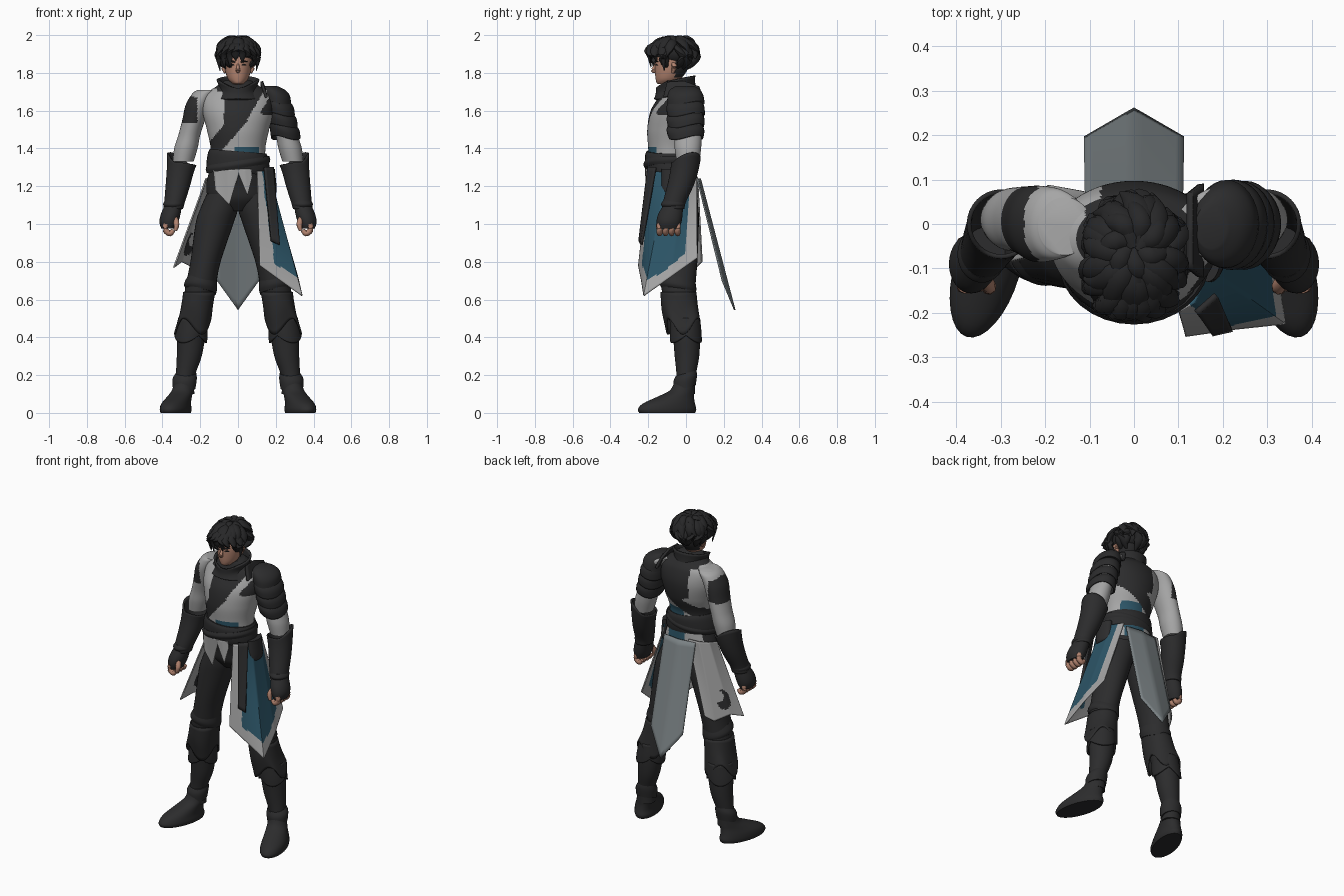
import bpy
import bmesh
import math
import random
from math import sin, cos, pi, radians
from mathutils import Vector

random.seed(4)
if "Cube" in bpy.data.objects:
    bpy.data.objects.remove(bpy.data.objects["Cube"])


def material(name, r, g, b):
    m = bpy.data.materials.new(name)
    m.use_nodes = True
    m.diffuse_color = (r, g, b, 1)
    bsdf = m.node_tree.nodes["Principled BSDF"]
    bsdf.inputs["Base Color"].default_value = (r, g, b, 1)
    bsdf.inputs["Roughness"].default_value = 0.8
    return m


BLACK = material("charcoal cloth", .025, .025, .026)
HAIR = material("black hair", .02, .02, .021)
WHITE = material("pale grey cloth", .38, .38, .38)
GREY = material("slate grey cloth", .195, .222, .232)
BLUE = material("deep teal cloth", .025, .09, .135)
SKIN = material("skin", .45, .23, .16)


def spline(points, steps):
    """Smooth path through points of any dimension."""
    padded = [points[0], *points, points[-1]]
    out = []
    for i in range(len(points) - 1):
        for k in range(steps):
            t = k / steps
            out.append([(2*q + (r-p)*t + (2*p - 5*q + 4*r - w)*t*t + (3*q - p - 3*r + w)*t**3) / 2
                        for p, q, r, w in zip(*padded[i:i + 4])])
    return out + [list(points[-1])]


def build(name, grid, mats, closed=True, cap=True, rule=None, thick=0):
    """Skin a grid of points; rule(centre, u, v) picks each face's material."""
    bm = bmesh.new()
    rows = [[bm.verts.new(p) for p in row] for row in grid]
    n = len(rows[0])
    spans = n if closed else n - 1
    for j in range(len(rows) - 1):
        for i in range(spans):
            k = (i + 1) % n
            f = bm.faces.new((rows[j][i], rows[j][k], rows[j+1][k], rows[j+1][i]))
            if rule:
                f.material_index = rule(f.calc_center_median(), (i + .5) / spans, (j + .5) / (len(rows) - 1))
    if closed and cap:
        for row in (rows[0], rows[-1]):
            f = bm.faces.new(row)
            if rule:
                f.material_index = rule(f.calc_center_median(), 0, 0)
    bmesh.ops.recalc_face_normals(bm, faces=bm.faces)
    mesh = bpy.data.meshes.new(name)
    bm.to_mesh(mesh)
    bm.free()
    for m in mats:
        mesh.materials.append(m)
    mesh.shade_smooth()
    mesh.set_sharp_from_angle(angle=radians(50))
    ob = bpy.data.objects.new(name, mesh)
    bpy.context.scene.collection.objects.link(ob)
    if thick:
        mod = ob.modifiers.new("thickness", 'SOLIDIFY')
        mod.thickness = thick
        mod.offset = 0
    return ob


def loft(name, rings, mats, s=1, steps=4, seg=32, rot=0, warp=None, **kw):
    """Stack of level ellipses (x, y, z, rx, ry); s mirrors; warp(angle, v) lifts."""
    path = spline(rings, steps)
    grid = []
    for j, (x, y, z, rx, ry) in enumerate(path):
        row = []
        for i in range(seg):
            a = 2 * pi * i / seg
            px, py = rx * cos(a), ry * sin(a)
            dz = warp(a, j / (len(path) - 1)) if warp else 0
            row.append((s * (x + px*cos(rot) - py*sin(rot)), y + px*sin(rot) + py*cos(rot), z + dz))
        grid.append(row)
    return build(name, grid, mats, **kw)


def sweep(name, points, width, mat, s=1, flat=1, seg=8, steps=4):
    """Round strand along points (x, y, z, relative radius)."""
    path = spline(points, steps)
    centres = [Vector((s * p[0], p[1], p[2])) for p in path]
    grid = []
    for j, c in enumerate(centres):
        tangent = centres[min(j + 1, len(path) - 1)] - centres[max(j - 1, 0)]
        q = tangent.to_track_quat('Z', 'Y')
        r = width * path[j][3]
        grid.append([c + q @ Vector((r*cos(2*pi*i/seg), r*flat*sin(2*pi*i/seg), 0)) for i in range(seg)])
    return build(name, grid, [mat])


def panel(name, top, bottom, mats, rows=18, steps=6, rule=None, thick=.008):
    """Cloth sheet stretched between a top edge and a bottom edge."""
    def edge(pts):
        cuts = [Vector(a).lerp(Vector(b), k / steps) for a, b in zip(pts, pts[1:]) for k in range(steps)]
        return cuts + [Vector(pts[-1])]
    a, b = edge(top), edge(bottom)
    grid = [[p.lerp(q, j / rows) for p, q in zip(a, b)] for j in range(rows + 1)]
    return build(name, grid, mats, closed=False, rule=rule, thick=thick)


# Torso: wrapped coat with crossing sash, trousers below the belt
def torso_rule(c, u, v):
    x, y, z = c
    if z < 1.28:
        if y < .01 or z < 1.19:
            return 0
        return 2 if -.03 < x < .1 else 1
    if z > 1.72 or (z > 1.7 and x > -.11):
        return 0
    if y < -.03:
        sash = z - 1.40 - 1.13 * (x + .13)
        slash = z - 1.5 - 1.67 * (x - .04)
        if z < 1.41 and -.02 < x < .11:
            return 2
        if abs(slash) < .04 and x > .05:
            return 1
        over = sash > 0 and x > -.075
        armour_strap = slash < 0 and z > 1.585 - .15 * (x - .1)
        return 0 if abs(sash) < .06 or over or armour_strap else 1
    strap = z - 1.475 - .62 * x
    if abs(strap) < .045 or (z > 1.5 + .3 * abs(x) and x > -.075) or (x < -.07 and y > 0 and z < 1.45):
        return 0
    return 2 if strap < 0 and z < 1.43 and -.02 < x < .11 else 1


loft("torso", [(0, -.04, 1.07, .07, .07), (0, -.05, 1.13, .15, .105), (0, -.055, 1.2, .168, .115),
               (0, -.07, 1.3, .15, .125), (0, -.075, 1.4, .145, .125), (0, -.06, 1.5, .165, .145),
               (0, -.045, 1.6, .188, .142), (0, -.03, 1.68, .18, .11), (0, -.035, 1.725, .12, .085),
               (0, -.05, 1.76, .07, .065)],
     [BLACK, WHITE, BLUE], steps=12, seg=144, rule=torso_rule)

# Tall collar, low at the throat
loft("collar", [(0, -.05, 1.66, .125, .115), (0, -.055, 1.71, .093, .1), (0, -.055, 1.765, .108, .098)],
     [BLACK], cap=False, thick=.012, warp=lambda a, v: v * (.02*sin(a) - .025*max(0, -sin(a))**4))

# Belt layers and hanging strap
loft("belt", [(0, -.075, 1.27, .163, .13), (0, -.077, 1.3, .168, .137), (0, -.078, 1.36, .16, .139),
              (0, -.078, 1.385, .15, .13)], [BLACK], warp=lambda a, v: -.012 * cos(a))
loft("belt_wrap", [(0, -.08, 1.295, .165, .138), (0, -.08, 1.315, .171, .146), (0, -.08, 1.335, .165, .138)],
     [BLACK], warp=lambda a, v: .025 * cos(a))
panel("hanging_strap", [(.14, -.2, 1.3), (.185, -.16, 1.3)], [(.175, -.246, .91), (.22, -.236, .89)],
      [BLACK], thick=.014)
loft("hip_pouch", [(.165, -.07, 1.16, .03, .05), (.172, -.07, 1.18, .033, .06), (.165, -.07, 1.29, .03, .06)], [BLACK])

# Coat skirts
panel("left_skirt", [(.1, -.195, 1.28), (.135, -.175, 1.28), (.164, -.1, 1.27), (.16, -.01, 1.26), (.12, .055, 1.26)],
      [(.115, -.25, .78), (.225, -.234, .70), (.338, -.222, .62), (.315, -.08, .72), (.275, .06, .82)],
      [WHITE, BLUE], rows=48, steps=18,
      rule=lambda c, u, v: int(.18 + .03*v*v + .012*sin(20*v) < u < .87 and v < .87 + .02*sin(12*u)))
panel("right_skirt", [(-.06, .06, 1.25), (-.13, .055, 1.25), (-.17, .01, 1.24), (-.175, -.06, 1.22)],
      [(-.19, .085, .80), (-.24, .055, .77), (-.30, -.02, .80), (-.34, -.1, .77)],
      [WHITE, BLACK], rows=48, steps=16,
      rule=lambda c, u, v: int((((u - .62) / .16)**2 + ((v - .78) / .13)**2 < 1)
                               and ((u - .52) / .12)**2 + ((v - .72) / .08)**2 > 1))
panel("tail", [(-.11, .06, 1.24), (0, .075, 1.24), (.11, .06, 1.24)],
      [(-.112, .193, .70), (0, .258, .545), (.112, .193, .70)], [GREY])
panel("right_hem", [(-.13, -.165, 1.29), (-.05, -.205, 1.29), (.015, -.212, 1.29)],
      [(-.12, -.17, 1.18), (-.045, -.19, 1.10), (.0, -.205, 1.26)], [WHITE])
panel("left_hem", [(.0, -.212, 1.29), (.035, -.21, 1.29), (.07, -.2, 1.29)],
      [(.005, -.212, 1.26), (.05, -.208, 1.15), (.075, -.2, 1.25)], [WHITE])


def sleeve_rule(c, u, v):
    return int(c.x < -.215 and 1.53 + .1*abs(c.y) < c.z < 1.685 - .2*abs(c.y))


for side, s in (("left", 1), ("right", -1)):
    # Arm: sleeve, gauntlet with a raised elbow point, glove and bare fingers
    loft(side + "_sleeve", [(.155, -.005, 1.71, .06, .065), (.18, 0, 1.69, .062, .08), (.213, 0, 1.63, .064, .086),
                            (.235, .005, 1.55, .06, .08), (.258, .01, 1.47, .058, .073), (.276, .01, 1.4, .062, .07),
                            (.29, .01, 1.33, .055, .06)], [WHITE, BLACK], s, steps=10, seg=64, rule=sleeve_rule)
    loft(side + "_gauntlet", [(.298, 0, 1.325, .073, .073), (.307, -.01, 1.27, .065, .07), (.319, -.03, 1.2, .059, .065),
                              (.335, -.06, 1.12, .05, .056), (.343, -.068, 1.08, .047, .054)], [BLACK], s, cap=False,
         thick=.01, warp=lambda a, v: (1 - v)**3 * (.055*max(0, cos(a - .5)) - .012*max(0, -cos(a))))
    loft(side + "_cuff_roll", [(.342, -.068, 1.09, .048, .057), (.342, -.068, 1.105, .055, .064),
                               (.338, -.064, 1.125, .048, .056)], [BLACK], s)
    loft(side + "_glove", [(.342, -.068, 1.1, .046, .052), (.357, -.083, 1.05, .052, .065), (.366, -.09, 1.01, .05, .066),
                           (.37, -.092, .975, .036, .056)], [BLACK], s)
    for k in range(4):
        y = -.14 + .032 * k
        sweep(f"{side}_finger_{k + 1}", [(.38, y, 1.0, 1), (.383, y, .968, 1), (.36, y, .95, .95), (.342, y, .968, .7)],
              .016, SKIN, s)
    sweep(side + "_thumb", [(.34, -.12, 1.04, 1), (.325, -.142, 1.0, 1), (.332, -.147, .965, .6)], .016, SKIN, s)

    # Leg, knee guard and boot
    loft(side + "_leg", [(.08, -.045, 1.16, .085, .1), (.1, -.042, 1.08, .1, .108), (.125, -.04, 1.0, .1, .108),
                         (.172, -.04, .8, .08, .1), (.2, -.04, .66, .08, .09), (.222, -.025, .55, .072, .08),
                         (.245, 0, .43, .076, .073), (.258, .005, .3, .066, .065), (.28, 0, .19, .05, .05),
                         (.285, -.005, .1, .054, .052)], [BLACK], s)
    loft(side + "_knee_fold", [(.195, -.04, .64, .078, .088), (.198, -.042, .67, .088, .097), (.19, -.04, .71, .078, .09)],
         [BLACK], s, warp=lambda a, v: .02 * cos(a + 1))
    loft(side + "_knee_guard", [(.205, -.04, .64, .08, .09), (.22, -.032, .57, .083, .092), (.24, -.015, .5, .095, .088)],
         [BLACK], s, cap=False, thick=.01, seg=48, warp=lambda a, v: -.085 * v * abs(cos(1.5 * a))**2)
    loft(side + "_shin_guard", [(.24, -.005, .5, .072, .075), (.246, -.002, .44, .08, .079), (.25, 0, .41, .081, .079)],
         [BLACK], s, cap=False, thick=.01, seg=48, warp=lambda a, v: -.04 * v * abs(sin(1.5 * a)))
    loft(side + "_ankle_wrap", [(.275, 0, .21, .054, .055), (.282, -.004, .18, .064, .062), (.285, -.006, .13, .06, .057)],
         [BLACK], s, warp=lambda a, v: .015 * sin(a))
    loft(side + "_boot", [(.33, -.1, 0, .07, .153), (.33, -.1, .02, .074, .16), (.327, -.09, .05, .07, .142),
                          (.31, -.055, .085, .062, .1), (.293, -.02, .12, .056, .065), (.285, -.005, .17, .05, .055)],
         [BLACK], s, rot=.29)

# Layered left shoulder armour
for k in range(4):
    x, z = .188 + .015 * k, 1.73 - .061 * k
    loft(f"shoulder_plate_{k + 1}", [(x - .015, -.005, z, .035, .05), (x, -.005, z - .02, .06, .08),
                                     (x + .014, -.003, z - .05, .072, .095), (x + .02, 0, z - .09, .073, .099 - .004*k)],
         [BLACK], cap=(k == 0), thick=.01 if k else 0, warp=lambda a, v: .012 * v * sin(2 * a))
panel("shoulder_crest", [(.125, -.1, 1.75), (.125, -.01, 1.755), (.125, .07, 1.725)],
      [(.15, -.12, 1.67), (.15, 0, 1.69), (.15, .09, 1.66)], [BLACK], thick=.015)

# Head and face
loft("head", [(0, -.045, 1.68, .05, .05), (0, -.055, 1.735, .05, .055), (0, -.1, 1.742, .03, .05),
              (0, -.095, 1.765, .052, .065), (0, -.08, 1.81, .068, .084), (0, -.073, 1.86, .073, .09),
              (0, -.06, 1.92, .07, .085), (0, -.06, 1.95, .04, .05)], [SKIN, HAIR],
     rule=lambda c, u, v: int(c.y > -.06 and c.z > 1.78))
sweep("nose", [(0, -.157, 1.85, .4), (0, -.17, 1.825, .8), (0, -.173, 1.812, 1), (0, -.155, 1.803, .5)], .012, SKIN)
for side, s in (("left", 1), ("right", -1)):
    sweep(side + "_eye", [(.018, -.161, 1.84, .3), (.03, -.157, 1.843, 1), (.044, -.149, 1.84, .3)], .005, HAIR, s)
    sweep(side + "_brow", [(.014, -.164, 1.856, .6), (.03, -.161, 1.861, 1), (.05, -.147, 1.86, .3)], .005, HAIR, s)
    sweep(side + "_ear", [(.068, -.07, 1.85, .6), (.077, -.062, 1.835, 1), (.068, -.07, 1.8, .5)], .014, SKIN, s)

# Hair: smooth cap, tousled strands in two tiers, crown tufts and a swept fringe
loft("hair_cap", [(0, -.055, 1.91 + .075*sin(e), .09*cos(e), .108*cos(e))
                  for e in [radians(d) for d in range(-80, 90, 20)]], [HAIR])


def strand(name, azimuth, angles, reach, width):
    pts = []
    twist = random.uniform(-.15, .3)
    for k, (e, grow) in enumerate(zip(angles, (.9, 1.0, 1.07, reach))):
        a, e = azimuth + twist * k, radians(e)
        pts.append((.1*grow*cos(e)*cos(a), -.066 + .114*grow*cos(e)*sin(a), 1.9 + .088*grow*sin(e),
                    (.6, 1.1, 1, .12)[k]))
    sweep(name, pts, width, HAIR, flat=.65)


for k in range(18):
    a = 2 * pi * k / 18 + random.uniform(-.15, .15)
    front = sin(a) < -.55
    lift = random.uniform(-10, 10)
    strand(f"hair_upper_{k}", a, (75 + lift, 48 + lift, 20 + lift, 12 if front else lift - 8),
           random.uniform(1.1, 1.28), .027)
    if not front:
        strand(f"hair_lower_{k}", a + .15, (35, 5, -25, random.uniform(-62, -45)), random.uniform(1.05, 1.2), .026)
for k in range(7):
    a = 2 * pi * k / 7 + .3
    x, y = .012 * cos(a), -.045 + .012 * sin(a)
    sweep(f"crown_tuft_{k}", [(x, y, 1.975, .8), (x + .03*cos(a), y + .035*sin(a), 1.985, 1.1),
                              (x + .055*cos(a + .4), y + .065*sin(a + .4), 1.97, .9),
                              (x + .078*cos(a + .6), y + .09*sin(a + .6), 1.94, .1)], .021, HAIR, flat=.6)
for k, (x, y, z) in enumerate([(-.095, -.13, 1.81), (-.07, -.17, 1.825), (-.04, -.185, 1.83), (-.012, -.188, 1.865),
                               (.022, -.188, 1.855), (.05, -.178, 1.885), (.08, -.155, 1.86), (.097, -.115, 1.81)]):
    sweep(f"fringe_{k + 1}", [(.01 + x*.3, -.13, 1.965, .7), (x*.8, y - .005, 1.935, 1.1),
                              (x*1.1, y - .008, 1.895, .9), (x, y, z, .1)], .023, HAIR, flat=.6)
